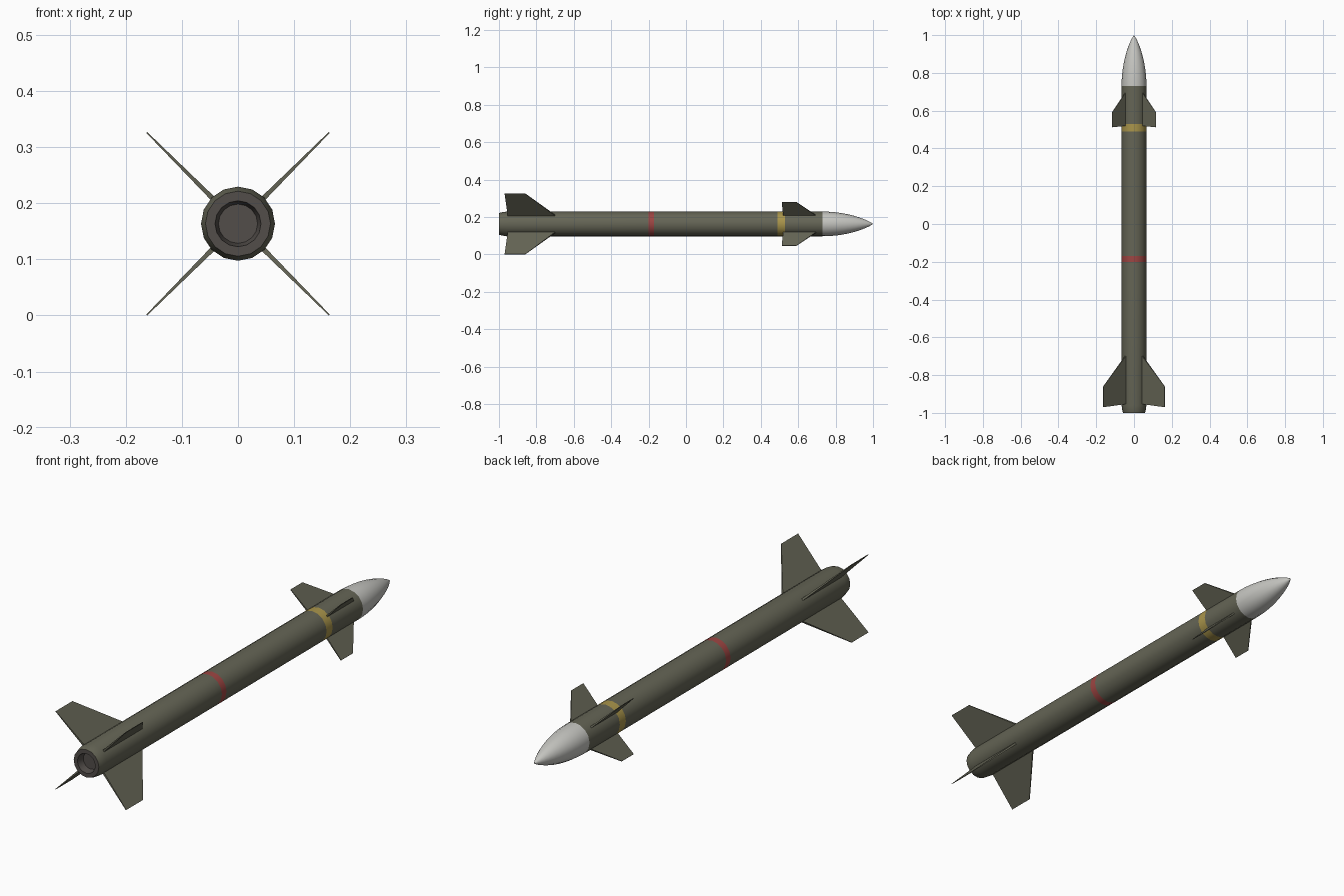
import bpy
import bmesh
import math
from mathutils import Matrix, Vector

cube = bpy.data.objects.get("Cube")
if cube:
    bpy.data.objects.remove(cube)

AXIS_Z = 0.1635
RADIUS = 0.066
SIDES = 16


def material(name, colour):
    mat = bpy.data.materials.new(name)
    mat.use_nodes = True
    mat.diffuse_color = (*colour, 1)
    mat.node_tree.nodes["Principled BSDF"].inputs["Base Color"].default_value = (*colour, 1)
    return mat


olive = material("olive", (0.13, 0.13, 0.092))
white = material("off white", (0.56, 0.56, 0.53))
yellow = material("yellow", (0.40, 0.30, 0.07))
red = material("red", (0.34, 0.06, 0.055))
dark = material("dark metal", (0.085, 0.075, 0.068))


def finish(name, bm, mats, smooth=True):
    mesh = bpy.data.meshes.new(name)
    bm.to_mesh(mesh)
    bm.free()
    for mat in mats:
        mesh.materials.append(mat)
    obj = bpy.data.objects.new(name, mesh)
    bpy.context.collection.objects.link(obj)
    if smooth:
        bpy.ops.object.select_all(action="DESELECT")
        obj.select_set(True)
        bpy.context.view_layer.objects.active = obj
        bpy.ops.object.shade_smooth_by_angle(angle=math.radians(30))
    return obj


def lathe(name, profile, mats, band_slots=None):
    """Spin (y, radius) points around the long axis."""
    bm = bmesh.new()
    rings = []
    for y, r in profile:
        angles = [math.tau * k / SIDES for k in range(SIDES)]
        rings.append([bm.verts.new((r * math.cos(a), y, AXIS_Z + r * math.sin(a)))
                      for a in angles])
    for i, (a, b) in enumerate(zip(rings, rings[1:])):
        for j in range(SIDES):
            k = (j + 1) % SIDES
            face = bm.faces.new((a[j], b[j], b[k], a[k]))
            face.material_index = (band_slots or {}).get(i, 0)
    bmesh.ops.remove_doubles(bm, verts=bm.verts, dist=1e-5)
    return finish(name, bm, mats)


def fin(name, outline, angle, root_half, tip_half):
    """Thin tapered blade; outline is (radius, y) from root front round to root back."""
    bm = bmesh.new()
    turn = Matrix.Rotation(angle, 3, "Y")
    inner = outline[0][0]
    outer = outline[1][0]
    sides = []
    for sign in (1, -1):
        loop = []
        for r, y in outline:
            half = root_half + (tip_half - root_half) * (r - inner) / (outer - inner)
            loop.append(bm.verts.new(turn @ Vector((r, y, sign * half))
                                     + Vector((0, 0, AXIS_Z))))
        sides.append(loop)
    top, low = sides
    bm.faces.new(top)
    bm.faces.new(low[::-1])
    for i in range(len(top)):
        k = (i + 1) % len(top)
        bm.faces.new((top[k], top[i], low[i], low[k]))
    bmesh.ops.recalc_face_normals(bm, faces=bm.faces)
    return finish(name, bm, [olive], smooth=False)


# Main tube with painted bands
lathe("body",
      [(-1.0, 0.058), (-0.985, 0.062), (-0.96, RADIUS), (-0.2, RADIUS), (-0.17, RADIUS),
       (0.49, RADIUS), (0.53, RADIUS), (0.73, RADIUS)],
      [olive, red, yellow], {3: 1, 5: 2})

# Recessed exhaust and the rim around it
lathe("exhaust_nozzle",
      [(-0.97, 0), (-0.97, 0.035), (-1.0, 0.041), (-1.0, 0.058)], [dark])

# Rounded nose cone
STEPS = 12
nose = []
for n in range(STEPS + 1):
    t = math.sin(math.pi / 2 * n / STEPS)
    nose.append((0.73 + 0.27 * t, RADIUS * max(0, 1 - t * t) ** 0.85))
lathe("nose_cone", nose, [white])

# Four tail fins and four forward fins set in an X
tail = [(0.055, -0.69), (0.23, -0.86), (0.23, -0.97), (0.055, -0.952)]
forward = [(0.055, 0.705), (0.165, 0.59), (0.165, 0.512), (0.055, 0.52)]
for i, place in enumerate(("lower_left", "lower_right", "upper_right", "upper_left")):
    angle = math.radians(45 + 90 * i)
    fin("tail_fin_" + place, tail, angle, 0.0045, 0.0012)
    fin("forward_fin_" + place, forward, angle, 0.0035, 0.0012)
